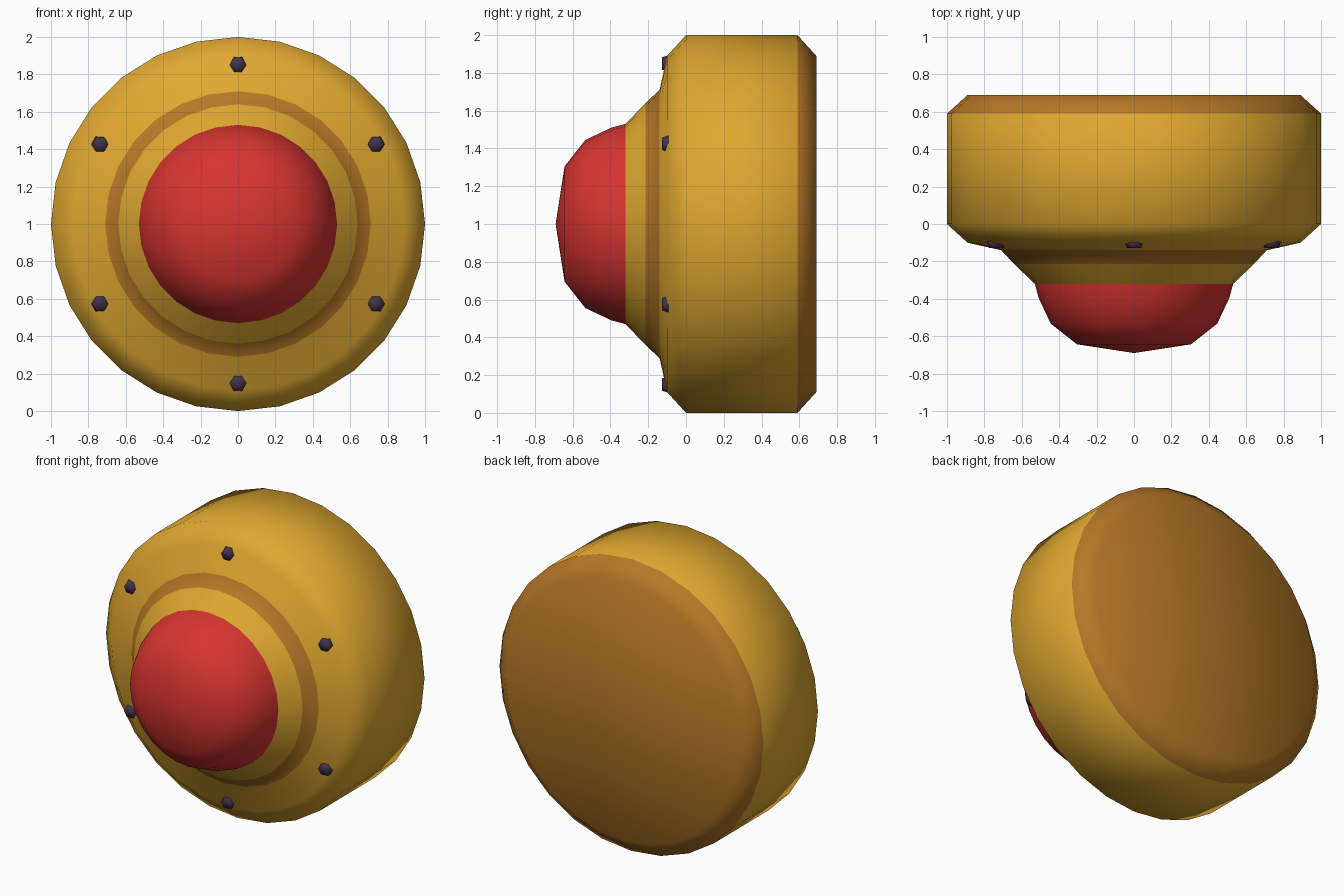
import bpy, bmesh, math
from mathutils import Matrix, Vector

cube = bpy.data.objects.get("Cube")
if cube:
    bpy.data.objects.remove(cube, do_unlink=True)

SIDES = 28
CENTRE = Vector((0, 0, 1))


def material(name, rgb):
    mat = bpy.data.materials.new(name)
    mat.use_nodes = True
    mat.diffuse_color = (*rgb, 1)
    mat.node_tree.nodes["Principled BSDF"].inputs["Base Color"].default_value = (*rgb, 1)
    return mat


yellow = material("golden_yellow", (0.74, 0.39, 0.03))
amber = material("dark_amber", (0.47, 0.19, 0.02))
red = material("button_red", (0.68, 0.035, 0.03))
dark = material("dark_purple", (0.055, 0.032, 0.07))


def finish(bm, name, mats):
    bmesh.ops.remove_doubles(bm, verts=bm.verts, dist=0.0001)
    bmesh.ops.recalc_face_normals(bm, faces=bm.faces)
    mesh = bpy.data.meshes.new(name)
    bm.to_mesh(mesh)
    bm.free()
    obj = bpy.data.objects.new(name, mesh)
    bpy.context.collection.objects.link(obj)
    for mat in mats:
        mesh.materials.append(mat)
    mesh.shade_smooth()
    return obj


def lathe(name, profile, mats):
    """Turn (radius, y) points about the front-to-back axis."""
    bm = bmesh.new()
    verts = [bm.verts.new((0, y, 1 + r)) for r, y in profile]
    edges = [bm.edges.new(pair) for pair in zip(verts, verts[1:])]
    bmesh.ops.spin(bm, geom=verts + edges, cent=CENTRE, axis=(0, 1, 0),
                   angle=math.tau, steps=SIDES, use_duplicate=False)
    return finish(bm, name, mats)


# Housing: back plate, drum, front flange and sloping collar
housing = lathe("housing", [(0, 0.69), (0.89, 0.69), (1, 0.59), (1, 0), (0.89, -0.10),
                            (0.71, -0.14), (0.64, -0.215), (0.53, -0.32)], [yellow, amber])

# Amber back plate and amber ring at the foot of the collar
for face in housing.data.polygons:
    y = face.center.y
    if y > 0.6 or -0.2 < y < -0.15:
        face.material_index = 1

# Domed push button
lathe("button_dome", [(0.53, -0.32), (0.51, -0.395), (0.445, -0.533),
                      (0.305, -0.643), (0, -0.69)], [red])

# Six bolts around the front flange
for i in range(6):
    a = math.radians(30 + 60 * i)
    bm = bmesh.new()
    place = (Matrix.Translation((0.85 * math.cos(a), -0.105, 1 + 0.85 * math.sin(a)))
             @ Matrix.Rotation(math.pi / 2, 4, 'X'))
    bmesh.ops.create_cone(bm, cap_ends=True, segments=6, radius1=0.053, radius2=0.038,
                          depth=0.045, matrix=place @ Matrix.Rotation(math.pi / 6, 4, 'Z'))
    finish(bm, f"bolt_{i + 1}", [dark])
